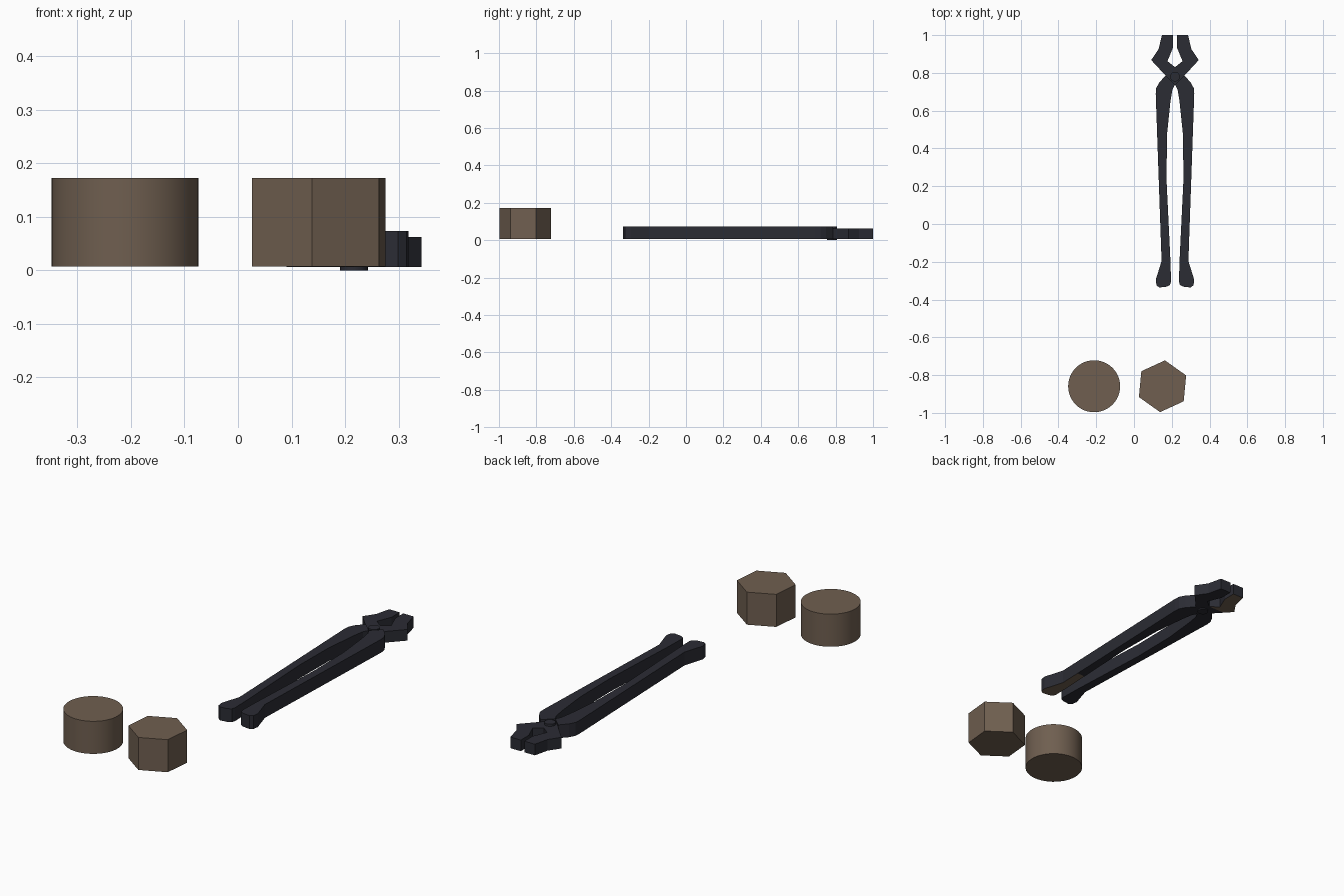
import bpy, bmesh, math

if "Cube" in bpy.data.objects:
    bpy.data.objects.remove(bpy.data.objects["Cube"])


def material(name, rgb):
    m = bpy.data.materials.new(name)
    m.diffuse_color = (*rgb, 1)
    m.use_nodes = True
    m.node_tree.nodes["Principled BSDF"].inputs["Base Color"].default_value = m.diffuse_color
    return m


METAL = material("dark_iron", (0.024, 0.025, 0.034))
WOOD = material("brown_clay", (0.160, 0.114, 0.080))
CX = 0.217  # mirror axis of the tongs


def finish(name, bm, mats, smooth=False):
    bmesh.ops.recalc_face_normals(bm, faces=bm.faces[:])
    me = bpy.data.meshes.new(name)
    for m in mats:
        me.materials.append(m)
    bm.normal_update()
    for f in bm.faces:
        f.smooth = smooth and abs(f.normal.z) < 0.5
    if smooth:
        for e in bm.edges:
            e.smooth = len(e.link_faces) < 2 or e.calc_face_angle(0) < 0.7
    bm.to_mesh(me)
    bm.free()
    ob = bpy.data.objects.new(name, me)
    bpy.context.collection.objects.link(ob)
    return ob


def prism(name, pts, z0, z1, mats, smooth=False, cut_y=None, brown=None):
    """Extrude an outline; underside faces matching the rule get the second colour."""
    bm = bmesh.new()
    face = bm.faces.new([bm.verts.new((x, y, z0)) for x, y in pts])
    ext = bmesh.ops.extrude_face_region(bm, geom=[face])
    for v in ext["geom"]:
        if isinstance(v, bmesh.types.BMVert):
            v.co.z = z1
    if cut_y is not None:
        bmesh.ops.bisect_plane(bm, geom=bm.verts[:] + bm.edges[:] + bm.faces[:],
                               plane_co=(0, cut_y, 0), plane_no=(0, 1, 0))
    if brown:
        for f in bm.faces:
            if max(v.co.z for v in f.verts) < z0 + 1e-4 and brown(f.calc_center_median().y):
                f.material_index = 1
    return finish(name, bm, mats, smooth)


def ring(cx, cy, r, n, start=0.0):
    return [(cx + r * math.cos(start + 2 * math.pi * i / n),
             cy + r * math.sin(start + 2 * math.pi * i / n)) for i in range(n)]


# Blocks
prism("round_block", ring(-0.211, -0.859, 0.1375, 48), 0.007, 0.172, [WOOD], smooth=True)
prism("hexagonal_block", ring(0.151, -0.859, 0.1375, 6, math.radians(84.6)), 0.007, 0.172, [WOOD])

# Tongs: outline of the left handle and the right jaw it crosses over to
HANDLE = [(-0.071, -0.196), (-0.102, -0.296), (-0.098, -0.325), (-0.082, -0.336),
          (-0.045, -0.332), (-0.026, -0.322), (-0.021, -0.305), (-0.024, -0.196),
          (-0.045, 0.238), (-0.042, 0.476), (-0.024, 0.65), (-0.014, 0.71),
          (0.0, 0.738), (-0.05, 0.786), (-0.084, 0.748), (-0.100, 0.718), (-0.102, 0.69)]
JAW = [(-0.05, 0.786), (0.0, 0.738), (0.05, 0.786), (0.126, 0.868), (0.087, 0.925),
       (0.069, 1.0), (0.010, 1.0), (0.010, 0.935), (0.040, 0.862), (0.0, 0.830)]

for side, s in (("left", 1), ("right", -1)):
    other = "right" if s == 1 else "left"
    worn = s == -1  # this half has brown patches underneath
    place = lambda pts: [(CX + s * x, y) for x, y in pts]
    prism(side + "_handle", place(HANDLE), 0.006, 0.0735, [METAL, WOOD],
          cut_y=-0.08, brown=(lambda y: y < -0.08) if worn else None)
    prism(other + "_jaw", place(JAW), 0.006, 0.0625, [METAL, WOOD],
          cut_y=0.83, brown=(lambda y: y > 0.83) if worn else None)

# Pivot rivet through the crossing
prism("pivot_rivet", ring(CX, 0.78, 0.026, 20), 0.0, 0.0735, [METAL], smooth=True)
